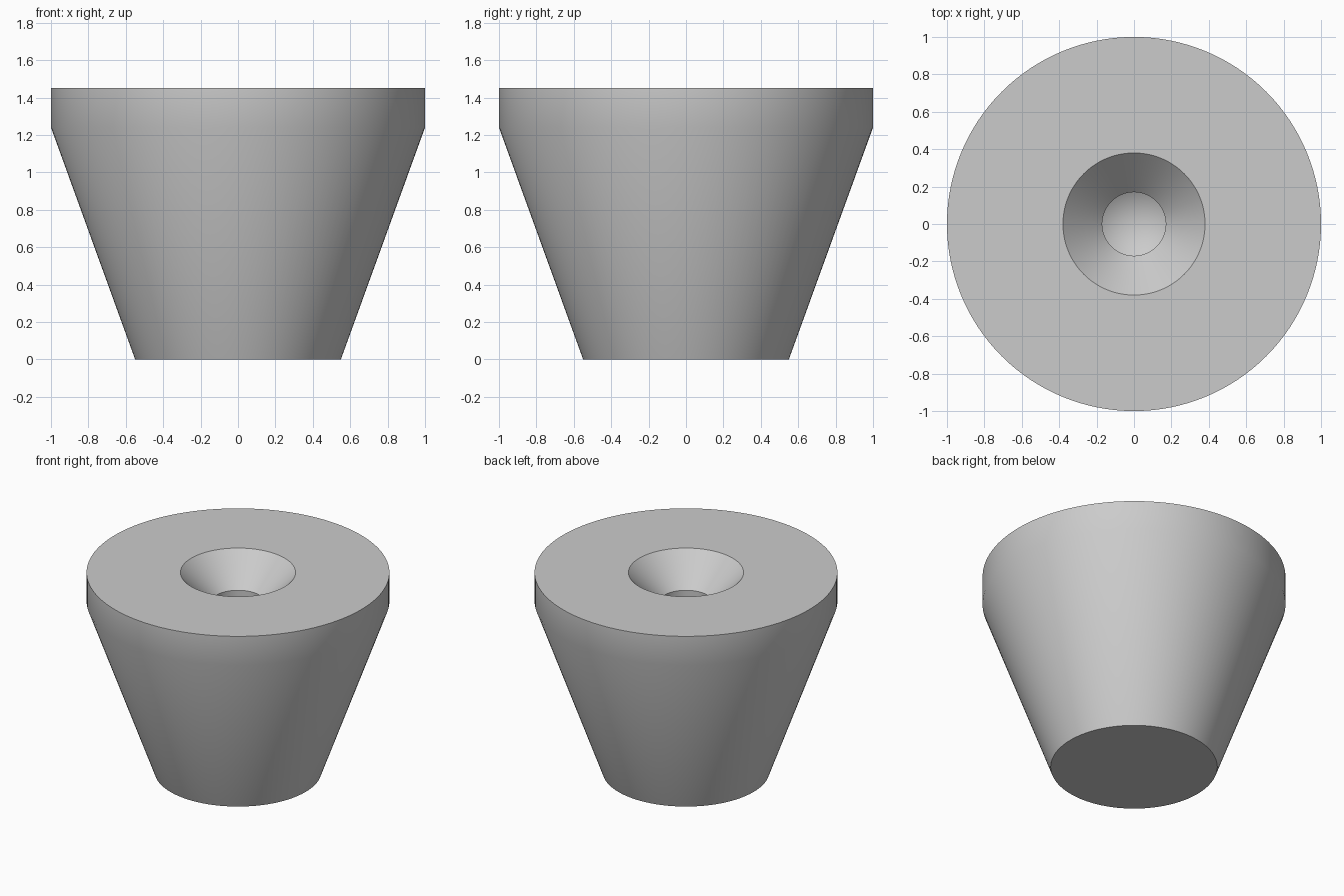
import bpy
import bmesh
import math

cube = bpy.data.objects.get("Cube")
if cube:
    bpy.data.objects.remove(cube, do_unlink=True)

SEGMENTS = 128
HEIGHT = 1.45
BORE = 0.17
SINK = 0.38

# One plain grey for the whole part
grey = bpy.data.materials.new("plain_grey")
grey.use_nodes = True
colour = (0.6, 0.6, 0.6, 1.0)
grey.diffuse_color = colour
grey.node_tree.nodes["Principled BSDF"].inputs["Base Color"].default_value = colour


def lathe(name, profile, material):
    """Spin an (r, z) profile around the z axis into a closed solid."""
    bm = bmesh.new()
    verts = [bm.verts.new((r, 0, z)) for r, z in profile]
    edges = [bm.edges.new(pair) for pair in zip(verts, verts[1:])]
    bmesh.ops.spin(bm, geom=verts + edges, cent=(0, 0, 0), axis=(0, 0, 1),
                   angle=math.tau, steps=SEGMENTS, use_duplicate=False)
    bmesh.ops.remove_doubles(bm, verts=bm.verts, dist=0.0001)
    bmesh.ops.recalc_face_normals(bm, faces=bm.faces)
    mesh = bpy.data.meshes.new(name)
    bm.to_mesh(mesh)
    bm.free()
    mesh.materials.append(material)
    obj = bpy.data.objects.new(name, mesh)
    bpy.context.collection.objects.link(obj)
    bpy.ops.object.select_all(action='DESELECT')
    obj.select_set(True)
    bpy.context.view_layer.objects.active = obj
    bpy.ops.object.shade_smooth_by_angle(angle=math.radians(30))
    return obj


# Tapered foot with a straight rim, countersink and blind drilled hole
bore_floor = 0.7
lathe("tapered_foot", [
    (0, 0),
    (0.55, 0),
    (1, 1.24),
    (1, HEIGHT),
    (SINK, HEIGHT),
    (BORE, HEIGHT - (SINK - BORE)),
    (BORE, bore_floor),
    (0, bore_floor - BORE * math.tan(math.radians(31))),
], grey)
